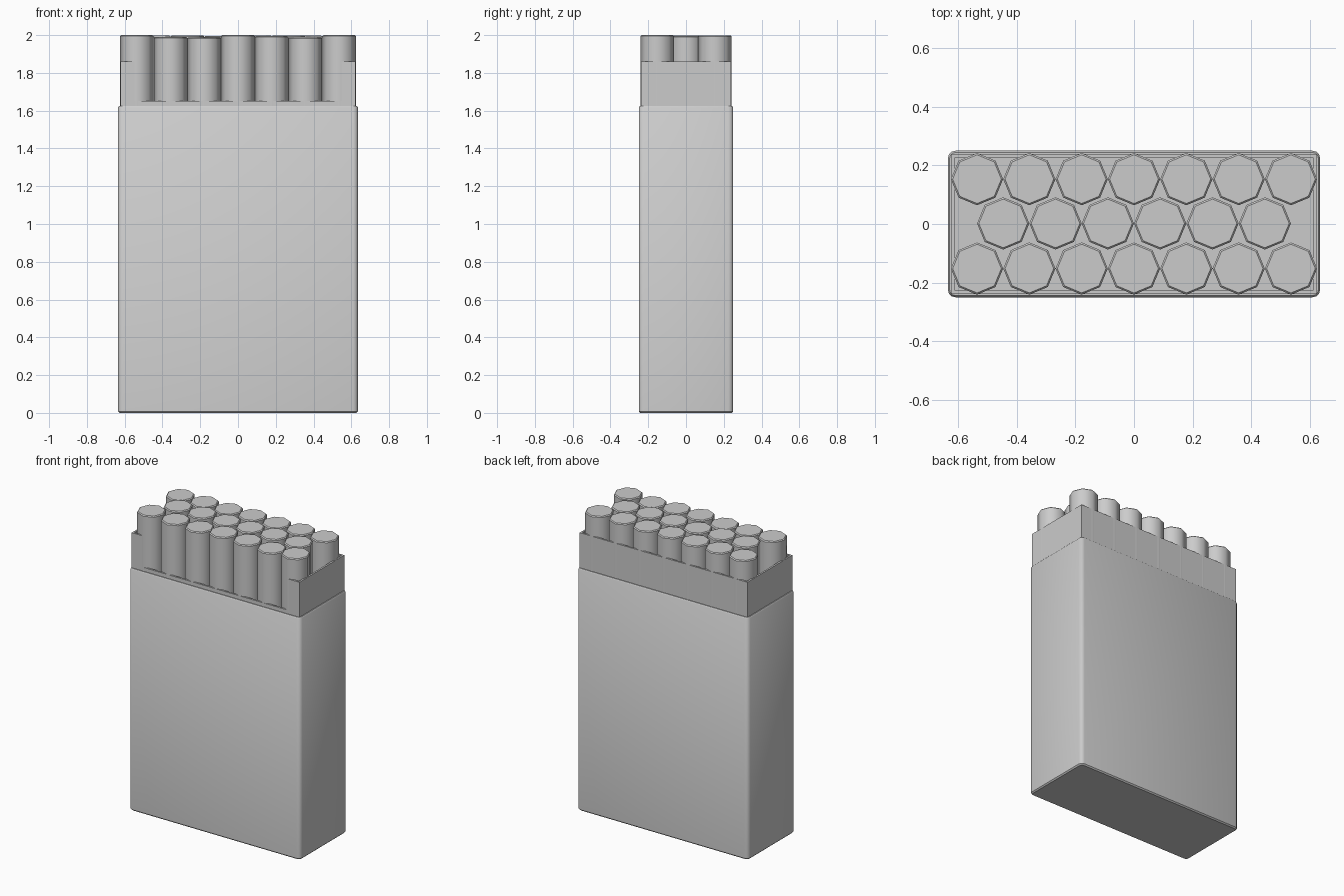
import bpy, bmesh, math, random

if "Cube" in bpy.data.objects:
    bpy.data.objects.remove(bpy.data.objects["Cube"])

random.seed(4)


def add_object(name, bm):
    bmesh.ops.recalc_face_normals(bm, faces=bm.faces)
    mesh = bpy.data.meshes.new(name)
    bm.to_mesh(mesh)
    bm.free()
    obj = bpy.data.objects.new(name, mesh)
    bpy.context.collection.objects.link(obj)
    return obj


def rounded_rect(hx, hy, r, steps=3):
    pts = []
    for i, (sx, sy) in enumerate([(1, 1), (-1, 1), (-1, -1), (1, -1)]):
        for k in range(steps + 1):
            a = math.pi / 2 * (i + k / steps)
            pts.append((sx * (hx - r) + r * math.cos(a),
                        sy * (hy - r) + r * math.sin(a)))
    return pts


# outer sleeve: hollow rounded box lofted through (height, inset) rings
bm = bmesh.new()
rings = []
for z, inset in [(0, .008), (.008, 0), (1.617, 0), (1.625, .006),
                 (1.625, .012), (.02, .012)]:
    pts = rounded_rect(.635 - inset, .25 - inset, .026 - inset)
    rings.append([bm.verts.new((x, y, z)) for x, y in pts])
for a, b in zip(rings, rings[1:]):
    for i in range(len(a)):
        j = (i + 1) % len(a)
        f = bm.faces.new((a[i], a[j], b[j], b[i]))
        f.smooth = True
bm.faces.new(rings[0])
bm.faces.new(rings[-1])
sleeve = add_object("outer_box", bm)
bpy.context.view_layer.objects.active = sleeve
sleeve.select_set(True)
bpy.ops.object.shade_smooth_by_angle(angle=math.radians(40))

# inner liner: thin wall with a wide cut-out at the front
bm = bmesh.new()
hx, hy, cut = .623, .2385, .547
outline = [(-cut, -hy), (cut, -hy), (hx, -hy), (hx, hy), (-hx, hy), (-hx, -hy)]
levels = [[bm.verts.new((x, y, z)) for x, y in outline] for z in (.02, 1.65, 1.86)]
for row, (a, b) in enumerate(zip(levels, levels[1:])):
    for i in range(6):
        if row == 1 and i == 0:
            continue  # front cut-out
        j = (i + 1) % 6
        bm.faces.new((a[i], a[j], b[j], b[i]))
bm.faces.new(levels[0][::-1])
liner = add_object("inner_liner", bm)
mod = liner.modifiers.new("thickness", 'SOLIDIFY')
mod.thickness = .012
mod.offset = -1
mod.use_even_offset = True

# one eight-sided stick with a small chamfer on its top rim
bm = bmesh.new()
rings = []
for z, r in [(.04, .089), (1.994, .089), (2.0, .083)]:
    rings.append([bm.verts.new((r * math.cos(k * math.pi / 4),
                                r * math.sin(k * math.pi / 4), z)) for k in range(8)])
for n, (a, b) in enumerate(zip(rings, rings[1:])):
    for i in range(8):
        f = bm.faces.new((a[i], a[(i + 1) % 8], b[(i + 1) % 8], b[i]))
        f.smooth = n == 0
bm.faces.new(rings[0])
bm.faces.new(rings[-1])
first = add_object("stick", bm)

# three staggered rows of 7, 6 and 7 sticks with slightly uneven tops
drops = [0, .009, .012, 0, .005, .011, 0]
spots = []
for y, count in [(-.152, 7), (.002, 6), (.153, 7)]:
    for i in range(count):
        drop = drops[i] if y < -.1 else random.uniform(0, .012)
        spots.append(((i - (count - 1) / 2) * .1785, y, -drop))
first.location = spots[0]
for spot in spots[1:]:
    stick = first.copy()
    stick.location = spot
    bpy.context.collection.objects.link(stick)
